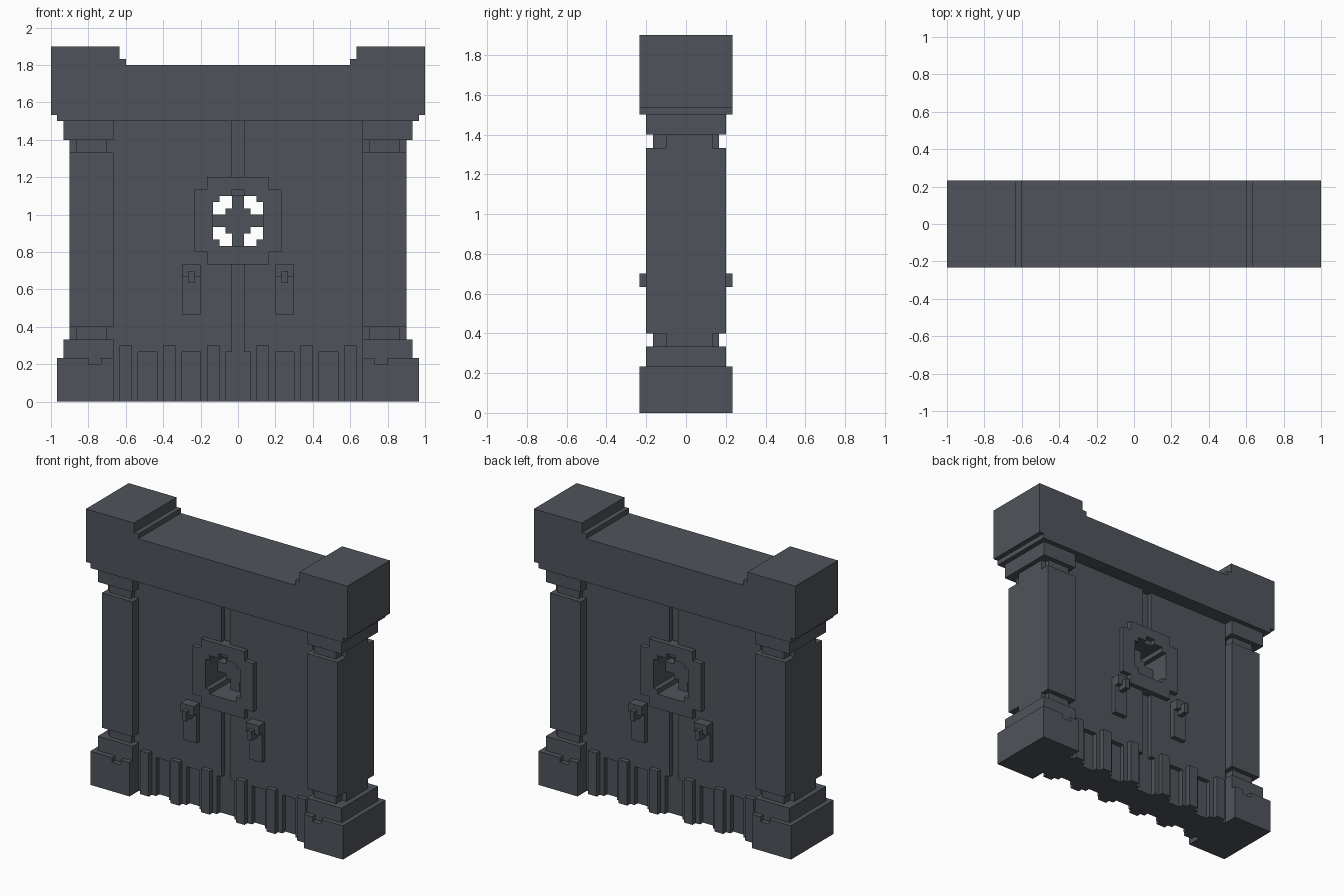
import bpy
import bmesh

U = 1 / 30  # one block

cube = bpy.data.objects.get("Cube")
if cube:
    bpy.data.objects.remove(cube, do_unlink=True)

stone = bpy.data.materials.new("dark slate")
stone.use_nodes = True
colour = (0.078, 0.088, 0.103, 1)
stone.diffuse_color = colour
stone.node_tree.nodes["Principled BSDF"].inputs["Base Color"].default_value = colour


def prism(name, outline, y0, y1):
    """Extrude an x-z outline, given in blocks, from y0 to y1."""
    bm = bmesh.new()
    face = bm.faces.new([bm.verts.new((x * U, y0 * U, z * U)) for x, z in outline])
    out = bmesh.ops.extrude_face_region(bm, geom=[face])
    verts = [v for v in out["geom"] if isinstance(v, bmesh.types.BMVert)]
    bmesh.ops.translate(bm, verts=verts, vec=(0, (y1 - y0) * U, 0))
    bmesh.ops.recalc_face_normals(bm, faces=bm.faces)
    mesh = bpy.data.meshes.new(name)
    bm.to_mesh(mesh)
    bm.free()
    mesh.materials.append(stone)
    obj = bpy.data.objects.new(name, mesh)
    bpy.context.collection.objects.link(obj)
    return obj


def box(name, x, y, z):
    (x0, x1), (y0, y1), (z0, z1) = sorted(x), sorted(y), sorted(z)
    return prism(name, [(x0, z0), (x1, z0), (x1, z1), (x0, z1)], y0, y1)


def cut(target, cutter):
    cutter.hide_render = True
    cutter.hide_viewport = True
    cutter.display_type = 'WIRE'
    mod = target.modifiers.new("cut", 'BOOLEAN')
    mod.operation = 'DIFFERENCE'
    mod.solver = 'EXACT'
    mod.object = cutter


def stepped(r, step, cz):
    """Square outline of half size r with notched corners."""
    s = r - step
    quarter = [(r, s), (s, s), (s, r)] if step else [(r, r)]
    pts = []
    for _ in range(4):
        pts += quarter
        quarter = [(-b, a) for a, b in quarter]
    return [(x, cz + z) for x, z in pts]


# lintel with raised ends
half = [(29, 45), (29, 46), (30, 46), (30, 57), (19, 57), (19, 55), (18, 55), (18, 54)]
prism("lintel", half + [(-x, z) for x, z in reversed(half)], -7, 7)

# pillars
for s, side in ((1, "left"), (-1, "right")):
    def part(name, x0, x1, y0, y1, z0, z1):
        return box(f"{side}_{name}", (s * x0, s * x1), (s * y0, s * y1), (z0, z1))

    plinth = part("plinth", 20, 29, -7, 7, 0, 7)
    for f in (-1, 1):
        cut(plinth, part("plinth_notch_cutter", 22, 24, f * 6, f * 8, 6, 8))
    part("pillar_foot", 20, 28, -6, 6, 7, 10)
    part("pillar_shaft", 20, 27, -6, 6, 12, 40)
    part("pillar_capital", 20, 28, -6, 6, 42, 45)
    for name, z in (("lower", 10), ("upper", 40)):
        part(name + "_neck", 21, 26, -5, 5, z, z + 2)
        part(name + "_neck_core", 20, 27, -3, 4, z, z + 2)

# door slab with round opening, centre seam and fluted foot
MID = 29
door = box("door", (-20, 20), (-4, 4), (0, 45))
opening = prism("opening_cutter", stepped(4, 1, MID), -9, 9)
cut(door, opening)
for f, face in ((-1, "front"), (1, "back")):
    cut(door, box(face + "_seam_cutter", (-1, 1), (f * 3, f * 6), (7, 46)))
    for x0, x1 in ((-16, -13), (-9, -6), (-2, 2), (6, 9), (13, 16)):
        cut(door, box(face + "_flute_cutter", (x0, x1), (f * 3, f * 6), (-1, 8)))
    for x in (-18, -11, -4, 4, 11, 18):
        box(face + "_rib", (x - 1, x + 1), (f * 3.5, f * 5), (0, 9))

    # raised ring around the opening
    ring = prism(face + "_ring", stepped(7, 2, MID), *sorted((f * 3, f * 5)))
    cut(ring, opening)
    cut(ring, box(face + "_ring_notch_cutter", (-1, 1), (f * 4, f * 6), (32, 34)))

    # lock plates with knobs
    for s in (-1, 1):
        box(face + "_lock_plate", (s * 6, s * 9), (f * 3.5, f * 5), (14, 22))
        box(face + "_lock_cap", (s * 6, s * 9), (f * 4.5, f * 6), (20, 22))
        box(face + "_knob", (s * 7, s * 8), (f * 4.5, f * 7), (19, 21))

# cross inside the opening
box("cross_upright", (-1, 1), (-1, 1), (MID - 4, MID + 4))
box("cross_bar", (-4, 4), (-1, 1), (MID - 1, MID + 1))
box("cross_hub", (-2, 2), (-1, 1), (MID - 2, MID + 2))
